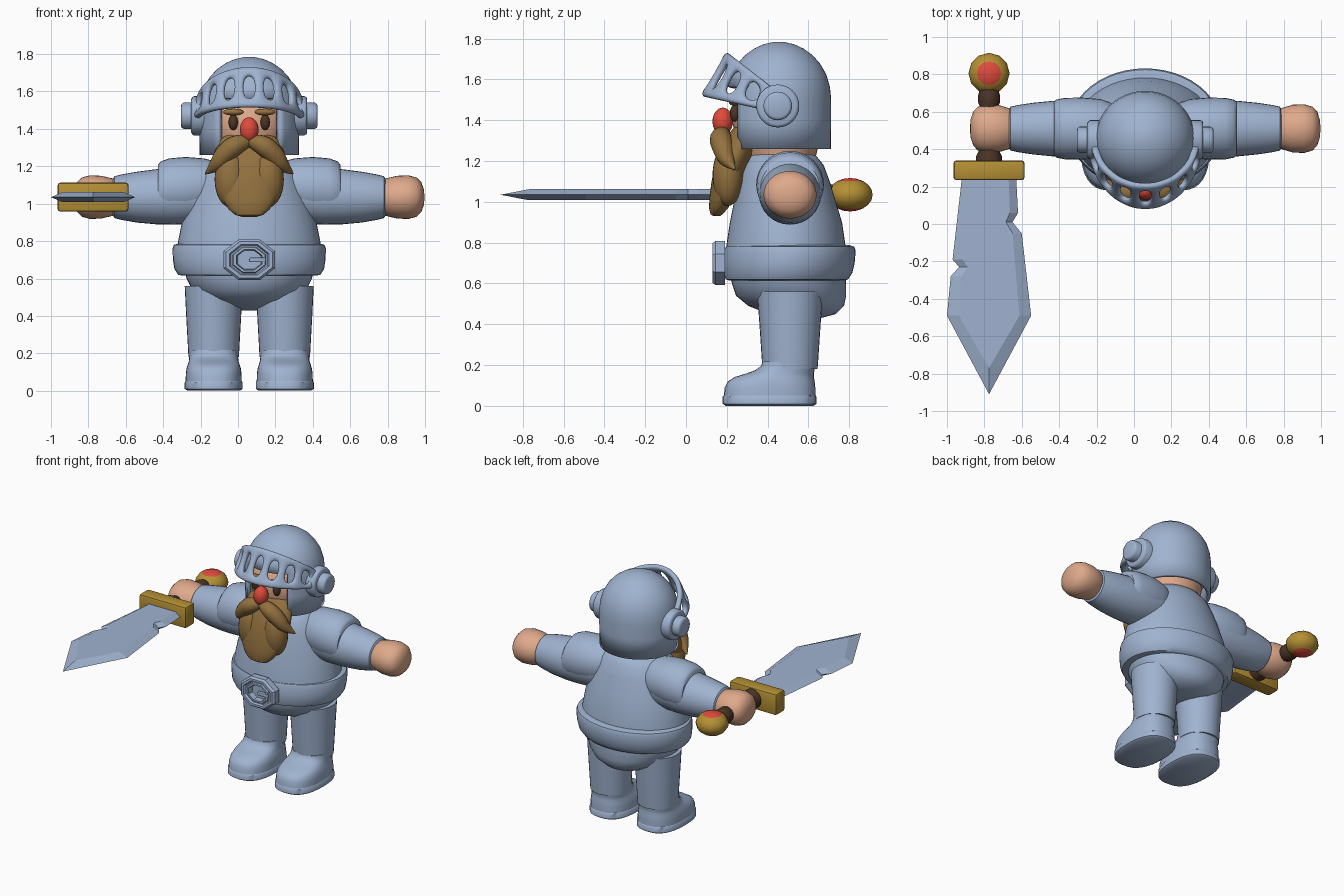
import bpy, bmesh
from math import sin, cos, pi, radians
from mathutils import Vector

if "Cube" in bpy.data.objects:
    bpy.data.objects.remove(bpy.data.objects["Cube"])

CX = 0.06  # middle of the figure


def material(name, rgb):
    m = bpy.data.materials.new(name)
    m.use_nodes = True
    m.diffuse_color = (*rgb, 1)
    m.node_tree.nodes["Principled BSDF"].inputs["Base Color"].default_value = (*rgb, 1)
    return m


STEEL = material("blue steel", (0.35, 0.45, 0.63))
SKIN = material("skin", (0.74, 0.40, 0.26))
HAIR = material("brown hair", (0.29, 0.165, 0.05))
GOLD = material("gold", (0.46, 0.28, 0.035))
RED = material("red", (0.74, 0.07, 0.045))
DARK = material("dark brown", (0.07, 0.035, 0.02))


def finish(name, bm, mat, angle=40):
    bmesh.ops.recalc_face_normals(bm, faces=bm.faces)
    me = bpy.data.meshes.new(name)
    bm.to_mesh(me)
    bm.free()
    me.materials.append(mat)
    ob = bpy.data.objects.new(name, me)
    bpy.context.collection.objects.link(ob)
    if angle:
        bpy.ops.object.select_all(action='DESELECT')
        ob.select_set(True)
        bpy.context.view_layer.objects.active = ob
        bpy.ops.object.shade_smooth_by_angle(angle=radians(angle))
    return ob


def loft(name, mat, rings, axis="Z", n=32, power=1, keep=None, angle=40):
    """Skin elliptical rings (position, centre u, centre v, radius u, radius v)."""
    bm = bmesh.new()
    place = {"X": lambda t, u, v: (t, u, v), "Y": lambda t, u, v: (u, t, v),
             "Z": lambda t, u, v: (u, v, t)}[axis]

    def curve(c):
        return abs(c) ** power * (1 if c > 0 else -1)

    loops = []
    for t, cu, cv, ru, rv in rings:
        loops.append([bm.verts.new(place(t, cu + ru * curve(cos(2 * pi * i / n)),
                                         cv + rv * curve(sin(2 * pi * i / n)))) for i in range(n)])
    for a, b in zip(loops, loops[1:]):
        for i in range(n):
            j = (i + 1) % n
            bm.faces.new((a[i], a[j], b[j], b[i]))
    if keep is None:
        bm.faces.new(loops[0])
    bm.faces.new(loops[-1])
    if keep:
        gone = [f for f in bm.faces if not keep(f.calc_center_median())]
        bmesh.ops.delete(bm, geom=gone, context='FACES')
    return finish(name, bm, mat, angle)


def ball(name, mat, centre, size, segments=24, rings=16, angle=60):
    bm = bmesh.new()
    bmesh.ops.create_uvsphere(bm, u_segments=segments, v_segments=rings, radius=1)
    bmesh.ops.scale(bm, vec=size, verts=bm.verts)
    bmesh.ops.translate(bm, vec=centre, verts=bm.verts)
    return finish(name, bm, mat, angle)


def box(name, mat, centre, size, bevel):
    bm = bmesh.new()
    bmesh.ops.create_cube(bm, size=1)
    bmesh.ops.scale(bm, vec=size, verts=bm.verts)
    bmesh.ops.translate(bm, vec=centre, verts=bm.verts)
    bmesh.ops.bevel(bm, geom=bm.edges[:], offset=bevel, segments=2, affect='EDGES', profile=0.5)
    return finish(name, bm, mat)


def body(name, rows, n=48):
    return loft(name, STEEL, [(z, CX, y, rx, ry) for z, y, rx, ry in rows], n=n)


# Torso, hips and belt
body("torso", [(0.72, 0.49, 0.39, 0.3), (0.8, 0.49, 0.38, 0.29), (0.9, 0.49, 0.36, 0.275),
               (1.0, 0.485, 0.33, 0.25), (1.1, 0.48, 0.295, 0.225), (1.18, 0.475, 0.255, 0.2),
               (1.23, 0.47, 0.2, 0.165), (1.25, 0.47, 0.13, 0.11)])
body("hips", [(0.66, 0.5, 0.35, 0.285), (0.6, 0.505, 0.335, 0.28), (0.54, 0.515, 0.305, 0.27),
              (0.49, 0.54, 0.25, 0.235), (0.45, 0.57, 0.17, 0.165), (0.43, 0.59, 0.07, 0.07)])
body("belt", [(0.615, 0.495, 0.355, 0.285), (0.62, 0.495, 0.38, 0.3), (0.65, 0.5, 0.4, 0.315),
              (0.7, 0.505, 0.408, 0.322), (0.76, 0.51, 0.41, 0.322), (0.78, 0.51, 0.403, 0.315),
              (0.788, 0.51, 0.375, 0.29)])

# Buckle: stepped eight-sided frame with a prong
bm = bmesh.new()
steps = [(0.19, 1), (0.145, 1), (0.13, 0.9), (0.13, 0.76), (0.145, 0.7), (0.145, 0.64),
         (0.135, 0.6), (0.135, 0.5), (0.175, 0.46)]
loops = [[bm.verts.new((CX + 0.15 * s * cos((k + 0.5) * pi / 4), y,
                        0.7 + 0.117 * s * sin((k + 0.5) * pi / 4))) for k in range(8)] for y, s in steps]
for a, b in zip(loops, loops[1:]):
    for k in range(8):
        bm.faces.new((a[k], a[(k + 1) % 8], b[(k + 1) % 8], b[k]))
bm.faces.new(loops[-1])
finish("buckle", bm, STEEL, 30)
box("buckle_prong", STEEL, (CX + 0.045, 0.145, 0.7), (0.09, 0.03, 0.026), 0.008)

# Limbs on both sides
for s, side in ((1, "left"), (-1, "right")):
    x = CX + s * 0.19

    def limb(name, mat, rows):
        return loft(side + name, mat, [(CX + s * d, 0.51, z, ry, rz) for d, z, ry, rz in rows], "X")

    limb("_arm", STEEL, [(0.15, 1.06, 0.13, 0.13), (0.25, 1.05, 0.15, 0.155), (0.4, 1.04, 0.153, 0.152),
                         (0.5, 1.037, 0.148, 0.147), (0.6, 1.035, 0.138, 0.136), (0.68, 1.035, 0.126, 0.122),
                         (0.72, 1.035, 0.117, 0.112), (0.73, 1.035, 0.1, 0.097)])
    limb("_shoulder_plate", STEEL, [(0.1, 1.1, 0.08, 0.09), (0.16, 1.095, 0.13, 0.125), (0.24, 1.09, 0.158, 0.152),
                                    (0.34, 1.085, 0.166, 0.165), (0.43, 1.08, 0.164, 0.162),
                                    (0.475, 1.075, 0.155, 0.15), (0.487, 1.07, 0.145, 0.138)])
    limb("_hand", SKIN, [(0.7, 1.035, 0.09, 0.08), (0.73, 1.035, 0.11, 0.1), (0.79, 1.035, 0.128, 0.114),
                         (0.85, 1.035, 0.13, 0.117), (0.895, 1.035, 0.117, 0.105), (0.92, 1.035, 0.09, 0.08),
                         (0.933, 1.035, 0.05, 0.045), (0.937, 1.035, 0.01, 0.01)])

    loft(side + "_leg", STEEL, [(0.18, x, 0.51, 0.135, 0.135), (0.22, x, 0.51, 0.137, 0.138),
                                (0.4, x, 0.51, 0.147, 0.15), (0.56, x, 0.51, 0.155, 0.162)])
    loft(side + "_boot", STEEL, [(z, x, y, rx, ry) for z, y, rx, ry in (
        (0.05, 0.41, 0.15, 0.225), (0.09, 0.412, 0.149, 0.222), (0.12, 0.418, 0.145, 0.213),
        (0.142, 0.434, 0.138, 0.193), (0.158, 0.46, 0.133, 0.167), (0.175, 0.485, 0.131, 0.145),
        (0.195, 0.5, 0.131, 0.132), (0.218, 0.505, 0.131, 0.13))], power=0.8)
    loft(side + "_boot_sole", STEEL, [(z, x, 0.41, 0.155 - d, 0.23 - d) for z, d in (
        (0, 0.015), (0.01, 0), (0.045, 0), (0.055, 0.008))], power=0.8)

    # Visor hinge: wide disc and smaller cap
    for name, r, a, b in (("_hinge_disc", 0.105, 0.23, 0.31), ("_hinge_cap", 0.07, 0.28, 0.365)):
        loft(side + name, STEEL, [(CX + s * d, 0.45, 1.47, q, q) for d, q in (
            (a, r), (b - 0.015, r), (b - 0.004, r - 0.006), (b, r - 0.016))], "X")

    # Face details and whiskers
    ball(side + "_eye", DARK, (CX + s * 0.085, 0.24, 1.435), (0.025, 0.025, 0.042))
    ball(side + "_eyebrow", HAIR, (CX + s * 0.085, 0.235, 1.49), (0.055, 0.025, 0.018))
    ball(side + "_beard_lobe", HAIR, (CX + s * 0.1, 0.205, 1.13), (0.085, 0.075, 0.15))
    cu = bpy.data.curves.new(side + "_moustache", 'CURVE')
    cu.dimensions = '3D'
    cu.bevel_depth = 1
    cu.bevel_resolution = 5
    cu.use_fill_caps = True
    sp = cu.splines.new('NURBS')
    path = [(0, 0.19, 1.335, 0.03), (0.06, 0.165, 1.325, 0.055), (0.13, 0.18, 1.27, 0.055),
            (0.18, 0.2, 1.2, 0.04), (0.235, 0.24, 1.16, 0.004)]
    sp.points.add(len(path) - 1)
    for p, (d, y, z, r) in zip(sp.points, path):
        p.co = (CX + s * d, y, z, 1)
        p.radius = r
    sp.use_endpoint_u = True
    sp.order_u = 3
    cu.materials.append(HAIR)
    bpy.context.collection.objects.link(bpy.data.objects.new(side + "_moustache", cu))

# Head, nose and beard
ball("head", SKIN, (CX, 0.45, 1.42), (0.225, 0.225, 0.22), 32, 20)
loft("neck", SKIN, [(1.15, CX, 0.47, 0.17, 0.15), (1.3, CX, 0.465, 0.2, 0.19)])
ball("nose", RED, (CX, 0.18, 1.395), (0.05, 0.05, 0.067))
loft("beard", HAIR, [(z, CX, y, rx, ry) for z, y, rx, ry in (
    (0.93, 0.15, 0.04, 0.015), (0.94, 0.15, 0.075, 0.03), (0.97, 0.16, 0.11, 0.047),
    (1.02, 0.175, 0.14, 0.06), (1.1, 0.2, 0.172, 0.075), (1.2, 0.235, 0.19, 0.088),
    (1.28, 0.265, 0.185, 0.085), (1.34, 0.285, 0.16, 0.07), (1.37, 0.29, 0.12, 0.05))])


# Helmet dome with a face opening
def outside_opening(c):
    return not (c.y < 0.45 and abs(c.x - CX) < 0.155 and c.z < 1.57)


helmet = loft("helmet", STEEL, [(z, CX, 0.455, r, r * 0.96) for z, r in (
    (1.26, 0.252), (1.4, 0.254), (1.5, 0.254), (1.56, 0.248), (1.62, 0.23), (1.67, 0.2), (1.71, 0.163),
    (1.74, 0.12), (1.76, 0.075), (1.77, 0.03), (1.772, 0.005))], n=48, keep=outside_opening)
mod = helmet.modifiers.new("thickness", 'SOLIDIFY')
mod.thickness = 0.026
mod.offset = 0

# Raised visor: a slotted curved band
bm = bmesh.new()
angles = [-92] + [22 * k + h for k in range(-3, 4) for h in (-6.5, 6.5)] + [92]
grid = []
for a in angles:
    c, d = cos(radians(a)), sin(radians(a))
    low = Vector((CX + 0.295 * d, 0.45 - 0.365 * c, 1.435 + 0.08 * c))
    top = Vector((CX + 0.272 * d, 0.45 - 0.24 * c, 1.54 + 0.19 * c))
    grid.append([bm.verts.new(low.lerp(top, v)) for v in (0, 0.2, 0.8, 1)])
for i, (a, b) in enumerate(zip(grid, grid[1:])):
    for j in range(3):
        if not (i % 2 == 1 and j == 1):
            bm.faces.new((a[j], b[j], b[j + 1], a[j + 1]))
visor = finish("visor", bm, STEEL, 180)
mod = visor.modifiers.new("thickness", 'SOLIDIFY')
mod.thickness = 0.04
mod.offset = 0
mod = visor.modifiers.new("rounding", 'SUBSURF')
mod.levels = mod.render_levels = 2

# Sword blade: notched outline with bevelled edges
SX, SZ = -0.775, 1.035
outline = [(0.145, 0.25), (0.155, 0.06), (0.125, 0.01), (0.175, -0.05), (0.225, -0.49), (0, -0.91),
           (-0.225, -0.49), (-0.205, -0.28), (-0.16, -0.23), (-0.195, -0.19), (-0.145, 0.25)]
bm = bmesh.new()
edge = [bm.verts.new((SX + x, y, SZ)) for x, y in outline]
for h in (-0.027, 0.027):
    flat = [bm.verts.new((SX + x * 0.72, y + (0.14 if y < -0.9 else 0), SZ + h)) for x, y in outline]
    bm.faces.new(flat)
    for k in range(len(edge)):
        j = (k + 1) % len(edge)
        bm.faces.new((edge[k], edge[j], flat[j], flat[k]))
finish("sword_blade", bm, STEEL, 0)

# Guard, grip and jewelled pommel
box("sword_guard", GOLD, (SX, 0.287, SZ), (0.38, 0.105, 0.155), 0.015)
loft("sword_grip", DARK, [(y, SX, SZ, r, r) for y, r in (
    (0.32, 0.07), (0.36, 0.07), (0.39, 0.055), (0.63, 0.05), (0.65, 0.058), (0.69, 0.058), (0.73, 0.045))], "Y", 16)
pommel = ball("sword_pommel", GOLD, (SX, 0.805, SZ), (0.11, 0.11, 0.082), 12, 10)
pommel.data.materials.append(RED)
for f in pommel.data.polygons:
    if (f.center - Vector((SX, 0.805, SZ))).xy.length < 0.058:
        f.material_index = 1
